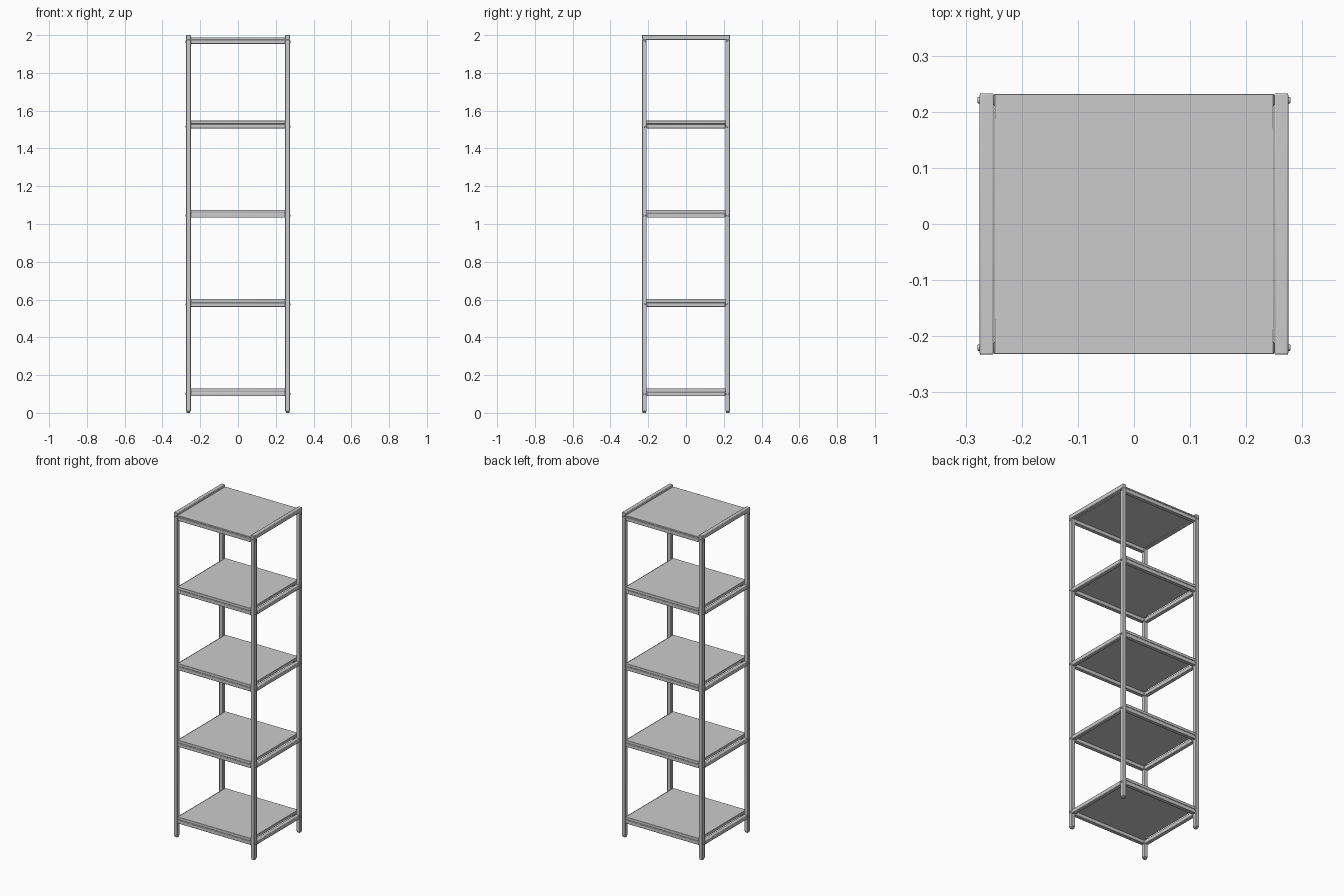
import bpy, math

if "Cube" in bpy.data.objects:
    bpy.data.objects.remove(bpy.data.objects["Cube"])

X, Y, T = 0.2625, 0.2205, 0.025   # post centres and tube size


def finish(o, name, width=0.0):
    o.name = name
    if width:
        b = o.modifiers.new("bevel", 'BEVEL')
        b.width = width
        b.segments = 2
        b.limit_method = 'ANGLE'
    bpy.ops.object.shade_smooth_by_angle(angle=math.radians(35))
    return o


def box(name, x0, x1, y0, y1, z0, z1, bevel=0.003):
    bpy.ops.mesh.primitive_cube_add(
        size=1, location=((x0 + x1) / 2, (y0 + y1) / 2, (z0 + z1) / 2))
    o = bpy.context.object
    o.scale = (x1 - x0, y1 - y0, z1 - z0)
    bpy.ops.object.transform_apply(location=False, rotation=False, scale=True)
    return finish(o, name, bevel)


def cylinder(name, r, depth, loc, rot=(0, 0, 0), bevel=0.0):
    bpy.ops.mesh.primitive_cylinder_add(
        vertices=20, radius=r, depth=depth, location=loc, rotation=rot)
    return finish(bpy.context.object, name, bevel)


h = T / 2
rail_z = [0.10, 0.573, 1.045, 1.517, 1.965]   # rail centre heights

# side frames: posts, feet, top rail
for sx in (-1, 1):
    cx = sx * X
    for sy in (-1, 1):
        cy = sy * Y
        box("post", cx - h, cx + h, cy - h, cy + h, 0.008, 1.976)
        box("foot", cx - 0.0095, cx + 0.0095, cy - 0.0095, cy + 0.0095, 0, 0.012, 0.002)
        # bolts on the outer faces
        for z in rail_z:
            cylinder("bolt", 0.0055, 0.006, (sx * (X + h + 0.001), cy, z),
                     (0, math.pi / 2, 0), 0.0015)
    box("top_side_rail", cx - h, cx + h, -Y - h, Y + h, 1.975, 2.0)
    # lower side rails between the posts
    for z in rail_z[:-1]:
        box("side_rail", cx - h, cx + h, -Y + h, Y - h, z - 0.0115, z + 0.0115)

# shelves: front and back rails plus the board
for i, z in enumerate(rail_z):
    top = z + (0.022 if i == 4 else 0.030)
    for sy in (-1, 1):
        cy = sy * Y
        box("cross_rail", -0.25, 0.25, cy - 0.0115, cy + 0.0115, z - 0.0115, z + 0.0115)
    box("shelf_board", -0.249, 0.249, -0.232, 0.232, z + 0.0135, top, 0.0015)
    # recessed spacer under the board
    box("shelf_spacer", -0.246, 0.246, -0.229, 0.229, z + 0.010, z + 0.015, 0)
